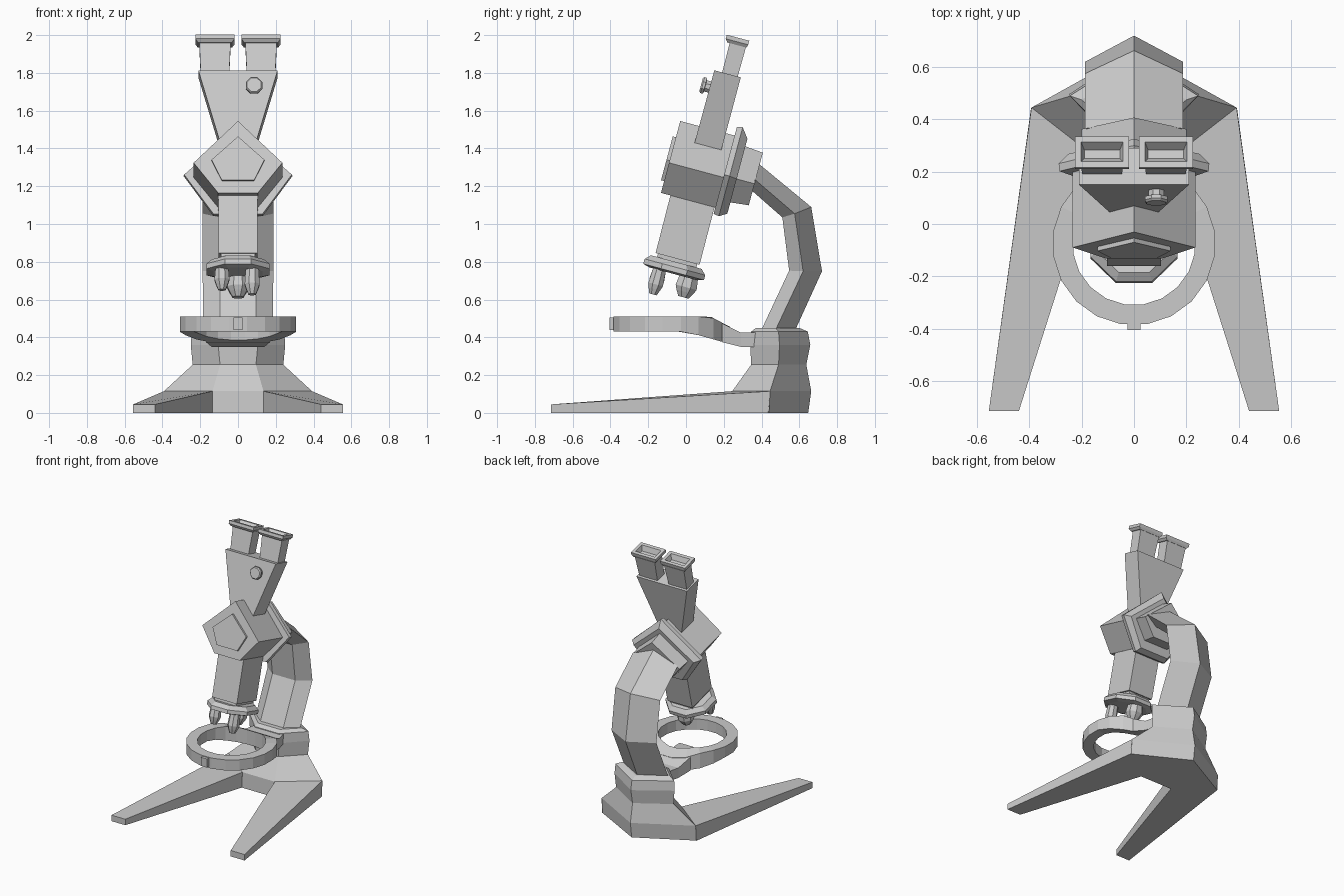
import bpy, bmesh
from math import radians, sin, cos, pi
from mathutils import Matrix, Vector

if "Cube" in bpy.data.objects:
    bpy.data.objects.remove(bpy.data.objects["Cube"])

# Frame of the tilted optical head
TILT = Matrix.Translation((0, 0, 1.3)) @ Matrix.Rotation(radians(-15), 4, 'X')
FLAT = Matrix.Identity(4)


def loft(name, rings, mat=FLAT, closed=False):
    """Skin a list of equal-length point rings; cap the ends or close the loop."""
    bm = bmesh.new()
    vs = [[bm.verts.new(mat @ Vector(p)) for p in r] for r in rings]
    n = len(vs[0])
    pairs = list(zip(vs, vs[1:])) + ([(vs[-1], vs[0])] if closed else [])
    for a, b in pairs:
        for i in range(n):
            j = (i + 1) % n
            bm.faces.new((a[i], a[j], b[j], b[i]))
    if not closed:
        bm.faces.new(vs[0])
        bm.faces.new(vs[-1])
    bmesh.ops.recalc_face_normals(bm, faces=bm.faces)
    me = bpy.data.meshes.new(name)
    bm.to_mesh(me)
    bm.free()
    ob = bpy.data.objects.new(name, me)
    bpy.context.collection.objects.link(ob)
    return ob


def rect(x0, x1, y0, y1, z):
    return [(x0, y0, z), (x1, y0, z), (x1, y1, z), (x0, y1, z)]


def ngon(cx, cy, r, z, n, start=0.5):
    return [(cx + r * cos(2 * pi * (i + start) / n),
             cy + r * sin(2 * pi * (i + start) / n), z) for i in range(n)]


def shield(y, top, mid_x, mid, low_x, low):
    """Upright five-sided outline in the head frame."""
    return [(0, y, top), (mid_x, y, mid), (low_x, y, low),
            (-low_x, y, low), (-mid_x, y, mid)]


def column(back, mid, front):
    """Five-sided column section: back ridge, side corners, front corners (x, y, z)."""
    m, f = mid, front
    return [(0, *back), m, f, (-f[0], f[1], f[2]), (-m[0], m[1], m[2])]


# Base block: five-sided column flaring to the floor
levels = [(0, .647, .395, .435, .135, .24), (.115, .663, .392, .445, .135, .245),
          (.255, .637, .24, .49, .095, .345), (.36, .658, .25, .495, .105, .34),
          (.43, .645, .245, .49, .1, .345), (.45, .60, .2, .475, .09, .37)]
loft("base_block", [column((b, z), (mx, my, z), (fx, fy, z))
                    for z, b, mx, my, fx, fy in levels])

# Two splayed feet
for s, side in ((-1, "left"), (1, "right")):
    loft("foot_" + side, [
        [(s * .44, -.715, 0), (s * .555, -.715, 0), (s * .555, -.715, .045), (s * .44, -.715, .045)],
        [(s * .135, .245, 0), (s * .394, .44, 0), (s * .392, .445, .115), (s * .135, .245, .115)]])

# Bent arm
loft("arm", [
    column((.57, .42), (.185, .465, .42), (.095, .39, .42)),
    column((.72, .75), (.187, .62, .75), (.095, .546, .753)),
    column((.663, 1.09), (.187, .575, 1.055), (.095, .51, 1.035)),
    column((.39, 1.315), (.187, .365, 1.235), (.095, .345, 1.18))])

# Stage ring with its rear dipping towards the column
def stage_loop(r, top):
    pts = ngon(0, -.075, r, 0, 20)
    return [(x, y, .51 - max(0, y - .13) * .53 if top else .43 - max(0, y) * .28)
            for x, y, _ in pts]

loft("stage_ring", [stage_loop(.312, True), stage_loop(.235, True),
                    stage_loop(.235, False), stage_loop(.312, False)], closed=True)
loft("stage_bracket", [[(-w, y, a), (w, y, a), (w, y, b), (-w, y, b)]
                       for y, w, a, b in ((.19, .17, .375, .475), (.29, .14, .35, .425),
                                          (.42, .11, .35, .425))])
loft("stage_tab", [rect(-.025, .025, -.405, -.37, .44), rect(-.025, .025, -.405, -.37, .505)])

# Head, front plate, rear collar and arm mount
loft("head", [shield(-.093, .229, .235, 0, .105, -.165),
              shield(.24, .229, .235, 0, .105, -.165)], TILT)
loft("head_plate", [shield(-.11, .14, .14, .012, .085, -.1),
                    shield(-.08, .14, .14, .012, .085, -.1)], TILT)
loft("head_collar", [shield(.205, .275, .285, .015, .13, -.2),
                     shield(.235, .283, .288, .015, .13, -.205),
                     shield(.275, .23, .25, .01, .12, -.18)], TILT)
loft("arm_mount", [shield(.26, .19, .205, .01, .1, -.12),
                   shield(.373, .18, .2, .01, .1, -.108)], TILT)

# Binocular wedge
loft("binocular_housing", [rect(-.083, .083, .01, .157, .1),
                           rect(-.21, .21, .012, .157, .535)], TILT)

# Eyepieces: tube, flared rim and recessed slot in one skin
for c, side in ((-.122, "left"), (.122, "right")):
    prof = [(.075, .055, .14, .52), (.083, .053, .142, .695), (.09, .04, .145, .695),
            (.103, .027, .15, .712), (.103, .027, .15, .734), (.08, .05, .127, .734),
            (.068, .072, .105, .70)]
    loft("eyepiece_" + side, [rect(c - h, c + h, a, b, z) for h, a, b, z in prof], TILT)

# Front knob on the housing
knob = [(.033, .03), (.033, -.012), (.047, -.014), (.047, -.028), (.04, -.036)]
loft("housing_knob", [[(x, v, z) for x, z, v in ngon(.085, .443, r, v, 8)]
                      for r, v in knob], TILT)

# Lower body tube and nosepiece
loft("body_tube", [rect(-.105, .105, -.042, .2, -.1), rect(-.103, .103, -.038, .203, -.48)], TILT)
loft("tube_neck", [rect(-.09, .09, -.025, .19, -.47), rect(-.09, .09, -.025, .19, -.52)], TILT)
loft("nosepiece", [ngon(0, .08, r, z, 8)
                   for r, z in ((.15, -.498), (.18, -.525), (.18, -.552), (.14, -.562))], TILT)

# Objectives
for name, x, y, r, end in (("rear", 0, .165, .062, -.668), ("right", .075, .005, .043, -.695),
                           ("left", -.085, .005, .043, -.67)):
    loft("objective_" + name, [ngon(x, y, r * k, z, 8) for k, z in
                               ((.85, -.55), (1, end + .055), (.8, end + .03), (.5, end))], TILT)
